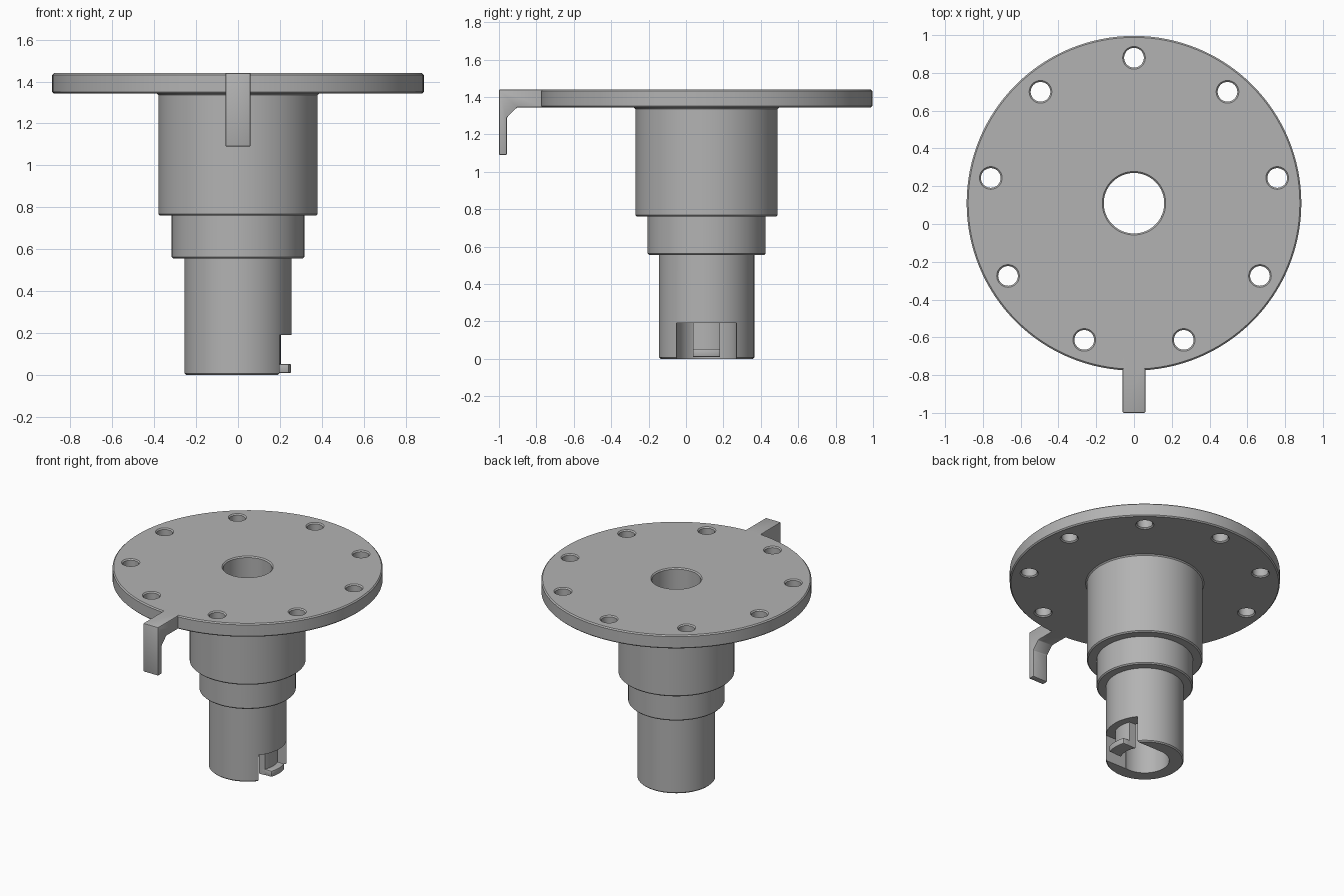
import bpy, bmesh
from math import sin, cos, pi, radians

cube = bpy.data.objects.get("Cube")
if cube:
    bpy.data.objects.remove(cube, do_unlink=True)

CY = 0.11          # axis of the turned parts
TOP, UNDER = 1.44, 1.343
B = 0.008          # edge break

grey = bpy.data.materials.new("plain_grey")
grey.use_nodes = True
colour = (0.45, 0.45, 0.45, 1)
grey.diffuse_color = colour
grey.node_tree.nodes["Principled BSDF"].inputs["Base Color"].default_value = colour


def finish(bm, name):
    bmesh.ops.recalc_face_normals(bm, faces=bm.faces)
    mesh = bpy.data.meshes.new(name)
    bm.to_mesh(mesh)
    bm.free()
    ob = bpy.data.objects.new(name, mesh)
    bpy.context.collection.objects.link(ob)
    mesh.materials.append(grey)
    return ob


def lathe(name, profile, segs=128, x=0, y=CY, closed=True):
    """Turn an (r, z) profile round a vertical axis."""
    bm = bmesh.new()
    rings = [[bm.verts.new((x + r * cos(2 * pi * i / segs), y + r * sin(2 * pi * i / segs), z))
              for i in range(segs)] for r, z in profile]
    pairs = list(zip(rings, rings[1:]))
    if closed:
        pairs.append((rings[-1], rings[0]))
    else:
        bm.faces.new(rings[0])
        bm.faces.new(rings[-1])
    for a, b in pairs:
        for i in range(segs):
            j = (i + 1) % segs
            bm.faces.new((a[i], a[j], b[j], b[i]))
    return finish(bm, name)


def prism(name, points, to_3d, lo, hi):
    """Extrude a 2D outline between two levels."""
    bm = bmesh.new()
    a, b = [[bm.verts.new(to_3d(u, v, w)) for u, v in points] for w in (lo, hi)]
    bm.faces.new(a)
    bm.faces.new(b)
    n = len(points)
    for i in range(n):
        j = (i + 1) % n
        bm.faces.new((a[i], a[j], b[j], b[i]))
    return finish(bm, name)


def apply_mods(ob):
    bpy.context.view_layer.objects.active = ob
    for m in list(ob.modifiers):
        bpy.ops.object.modifier_apply(modifier=m.name)


def boolean(ob, other, operation):
    m = ob.modifiers.new("bool", "BOOLEAN")
    m.operation, m.solver, m.object = operation, "EXACT", other
    apply_mods(ob)
    bpy.data.objects.remove(other, do_unlink=True)


def bevel(ob, width):
    m = ob.modifiers.new("bevel", "BEVEL")
    m.width, m.segments, m.limit_method = width, 2, "ANGLE"
    apply_mods(ob)


# Flange and stepped hub, turned in one piece with a through bore
R, BORE = 0.886, 0.16
steps = [(0.255, 0.0, 0.555), (0.316, 0.555, 0.76), (0.38, 0.76, UNDER), (R, UNDER, TOP)]
profile = [(BORE, 0)]
for r, low, high in steps:
    profile += [(r - B, low), (r, low + B)]
    profile += [(r, high - B), (r + B, high)] if r == 0.38 else [(r, high)]
profile[-1:] = [(R, TOP - B), (R - B, TOP), (BORE + B, TOP), (BORE, TOP - B)]
hub = lathe("flanged_hub", profile)

# Ring of nine chamfered bolt holes
H = 0.052
for k in range(9):
    a = radians(90 + 40 * k)
    cutter = lathe("hole_cutter",
                   [(H + B, UNDER - 0.1), (H + B, UNDER), (H, UNDER + B),
                    (H, TOP - B), (H + 2 * B, TOP + B)],
                   48, 0.77 * cos(a), CY + 0.77 * sin(a), False)
    boolean(hub, cutter, "DIFFERENCE")

# Side notch at the foot of the hub
notch = prism("notch_cutter", [(0.03, -0.16), (0.4, -0.16), (0.4, 0.16), (0.03, 0.16)],
              lambda u, v, w: (u, CY + v, w), -0.1, 0.19)
boolean(hub, notch, "DIFFERENCE")

# Hooked pointer arm on the front of the flange
arm = prism("pointer_arm",
            [(-0.7, TOP), (-1, TOP), (-1, 1.09), (-0.957, 1.09), (-0.957, 1.29),
             (-0.904, UNDER), (-0.7, UNDER)],
            lambda u, v, w: (w, u, v), -0.06, 0.06)
bevel(arm, 0.006)
boolean(hub, arm, "UNION")


# Spring finger in the notch, with an outward foot
def sector(name, inner, outer, half, low, high, n=12):
    ys = [-half + 2 * half * i / n for i in range(n + 1)]
    outline = [((outer ** 2 - y * y) ** 0.5, y) for y in ys]
    outline += [((inner ** 2 - y * y) ** 0.5, y) for y in reversed(ys)]
    return prism(name, outline, lambda u, v, w: (u, CY + v, w), low, high)


finger = sector("spring_finger", BORE, 0.204, 0.073, 0.01, 0.2)
foot = sector("finger_foot", 0.18, 0.253, 0.073, 0.01, 0.053)
bevel(foot, 0.005)

for ob in (hub, finger, foot):
    bpy.ops.object.select_all(action="DESELECT")
    ob.select_set(True)
    bpy.context.view_layer.objects.active = ob
    bpy.ops.object.shade_smooth_by_angle(angle=radians(30))
